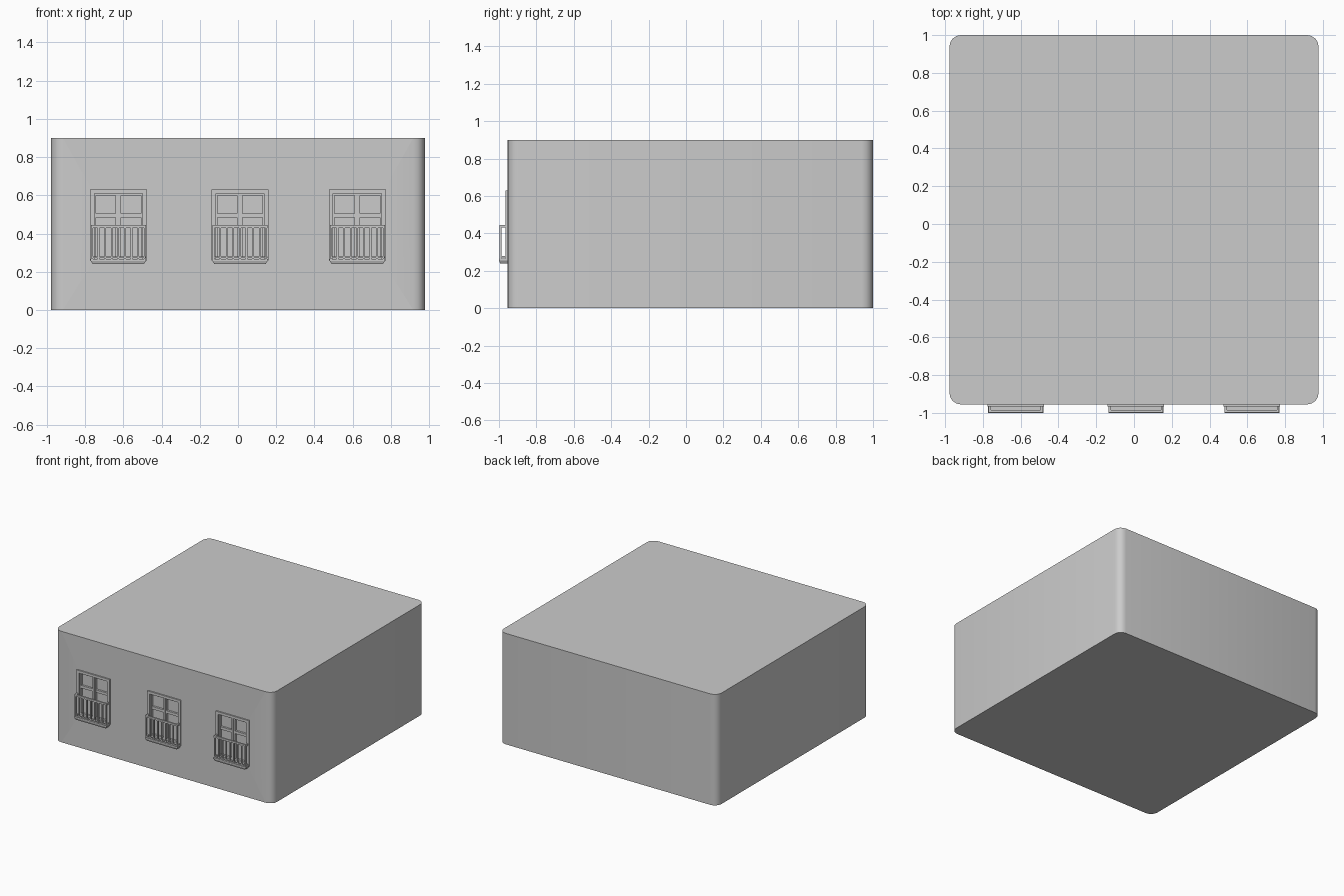
import bpy, bmesh
from mathutils import Matrix, Vector

if "Cube" in bpy.data.objects:
    bpy.data.objects.remove(bpy.data.objects["Cube"])

WALL = -0.955          # y of the front wall
W, Z0, Z1 = 0.149, 0.24, 0.63   # window half width, bottom, top


def add_box(bm, x0, x1, y0, y1, z0, z1):
    c = Vector(((x0 + x1) / 2, (y0 + y1) / 2, (z0 + z1) / 2))
    s = Matrix.Diagonal((x1 - x0, y1 - y0, z1 - z0, 1))
    return bmesh.ops.create_cube(bm, size=1, matrix=Matrix.Translation(c) @ s)["verts"]


def make(name, boxes, x=0):
    bm = bmesh.new()
    for b in boxes:
        add_box(bm, *b)
    me = bpy.data.meshes.new(name)
    bm.to_mesh(me)
    bm.free()
    ob = bpy.data.objects.new(name, me)
    ob.location.x = x
    bpy.context.collection.objects.link(ob)
    return ob


# building block with rounded upright corners
bm = bmesh.new()
add_box(bm, -0.977, 0.977, WALL, 1.0, 0, 0.9)
upright = [e for e in bm.edges if abs(e.verts[0].co.z - e.verts[1].co.z) > 0.5]
bmesh.ops.bevel(bm, geom=upright, offset=0.06, segments=4, profile=0.5, affect='EDGES')
me = bpy.data.meshes.new("building_block")
bm.to_mesh(me)
bm.free()
block = bpy.data.objects.new("building_block", me)
bpy.context.collection.objects.link(block)

# shallow window recesses
centres = (-0.626, 0.01, 0.624)
cutter = make("recess_cutter", [(c - 0.128, c + 0.128, WALL - 0.1, WALL + 0.022, 0.26, 0.61)
                                for c in centres])
cutter.hide_render = True
cutter.hide_viewport = True
cut = block.modifiers.new("recesses", 'BOOLEAN')
cut.operation = 'DIFFERENCE'
cut.object = cutter
cut.solver = 'EXACT'

bpy.context.view_layer.objects.active = block
block.select_set(True)
bpy.ops.object.shade_smooth_by_angle(angle=0.6)
block.select_set(False)

for i, cx in enumerate(centres):
    # outer surround
    y0, y1 = WALL - 0.011, WALL + 0.004
    make(f"window_surround_{i}", [
        (-W, -W + 0.023, y0, y1, Z0 + 0.02, Z1),
        (W - 0.023, W, y0, y1, Z0 + 0.02, Z1),
        (-W, W, y0, y1, Z1 - 0.021, Z1)], cx)

    # two sashes with stiles and cross bars
    sash = [(-0.004, 0.004, WALL - 0.003, WALL + 0.022, 0.26, 0.61)]
    for s in (-1, 1):
        for a, b in ((0.004, 0.014), (0.118, 0.128)):
            lo, hi = sorted((s * a, s * b))
            sash.append((lo, hi, WALL + 0.003, WALL + 0.022, 0.26, 0.61))
        lo, hi = sorted((s * 0.014, s * 0.118))
        for z, h in ((0.27, 0.02), (0.494, 0.022), (0.604, 0.01)):
            sash.append((lo, hi, WALL + 0.006, WALL + 0.022, z - h / 2, z + h / 2))
    make(f"window_sash_{i}", sash, cx)

    # balcony slab, narrowing underneath
    bm = bmesh.new()
    vs = add_box(bm, -0.144, 0.144, -1.0, WALL + 0.004, Z0, Z0 + 0.016)
    for v in vs:
        if v.co.z < Z0 + 0.01:
            v.co.x *= 0.93
            if v.co.y < WALL:
                v.co.y += 0.006
    add_box(bm, -0.146, 0.146, -1.0, WALL + 0.004, Z0 + 0.016, Z0 + 0.026)
    me = bpy.data.meshes.new(f"balcony_slab_{i}")
    bm.to_mesh(me)
    bm.free()
    slab = bpy.data.objects.new(f"balcony_slab_{i}", me)
    slab.location.x = cx
    bpy.context.collection.objects.link(slab)

    # balcony railing: front rail, side returns and balusters
    top, low = (0.430, 0.444), (0.272, 0.279)
    rail = [(-0.144, 0.144, -0.998, -0.984, *top),
            (-0.140, 0.140, -0.995, -0.987, *low)]
    for s in (-1, 1):
        for z in (top, low):
            rail.append((s * 0.138 - 0.006, s * 0.138 + 0.006, -0.987, WALL, *z))
    n = 9
    for k in range(n):
        x = -0.138 + 0.276 * k / (n - 1)
        rail.append((x - 0.0045, x + 0.0045, -0.996, -0.987, Z0 + 0.02, 0.432))
    make(f"balcony_railing_{i}", rail, cx)
